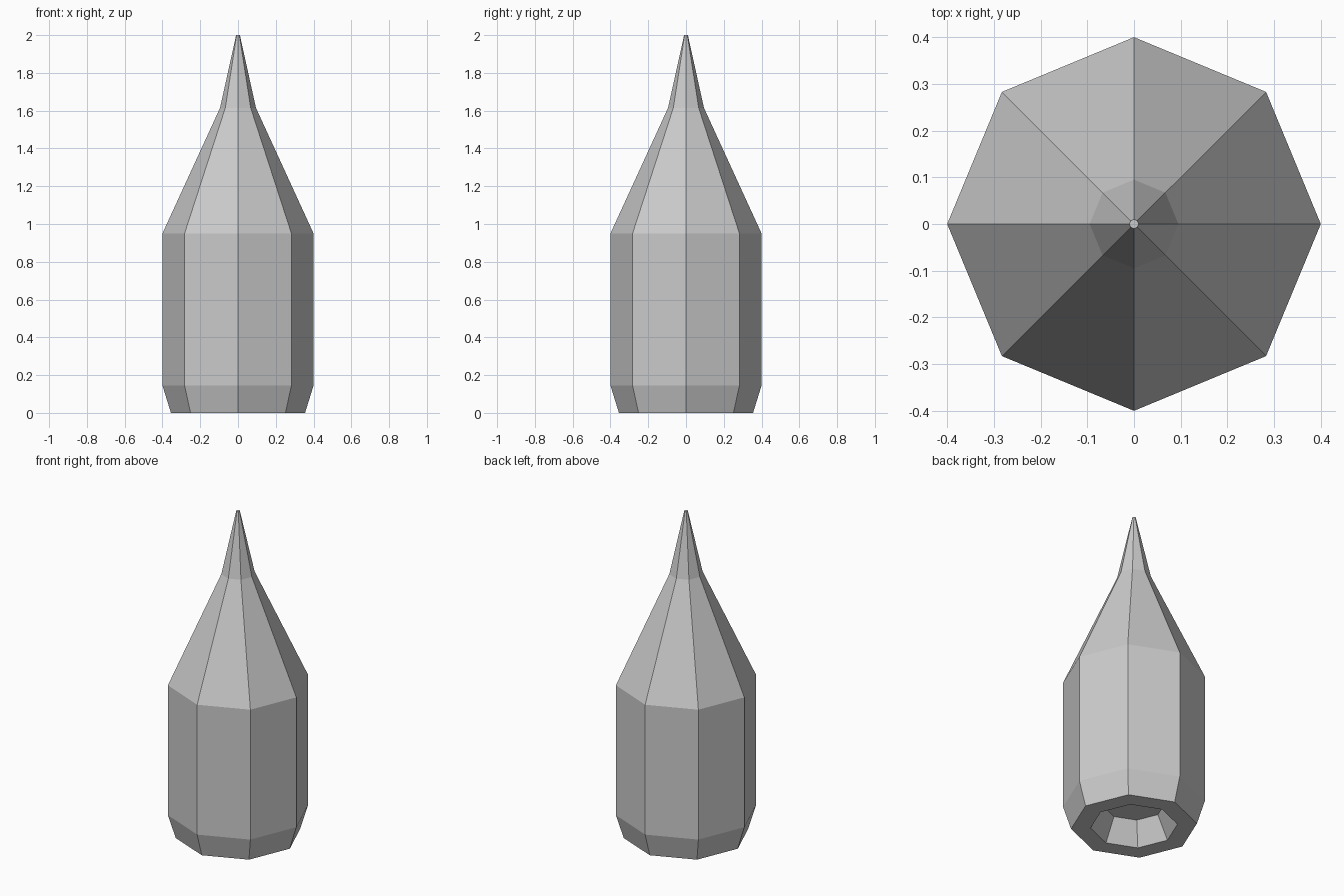
import bpy, bmesh
from math import cos, sin, tau

if "Cube" in bpy.data.objects:
    bpy.data.objects.remove(bpy.data.objects["Cube"])

SIDES = 8
# Profile (radius, height): recess ceiling, recess rim, base, body, shoulder, tip
profile = [(0.175, 0.14), (0.245, 0), (0.355, 0), (0.4, 0.145),
           (0.4, 0.95), (0.095, 1.615), (0.01, 2.0)]

bm = bmesh.new()
rings = [[bm.verts.new((r * cos(tau * i / SIDES), r * sin(tau * i / SIDES), z))
          for i in range(SIDES)] for r, z in profile]

# Faceted walls between neighbouring rings
for low, high in zip(rings, rings[1:]):
    for i in range(SIDES):
        j = (i + 1) % SIDES
        bm.faces.new((low[i], low[j], high[j], high[i]))

# Recess ceiling and tip cap
bm.faces.new(rings[0][::-1])
bm.faces.new(rings[-1])
bmesh.ops.recalc_face_normals(bm, faces=bm.faces[:])

mesh = bpy.data.meshes.new("pointed_body")
bm.to_mesh(mesh)
bm.free()
bpy.context.collection.objects.link(bpy.data.objects.new("pointed_body", mesh))
